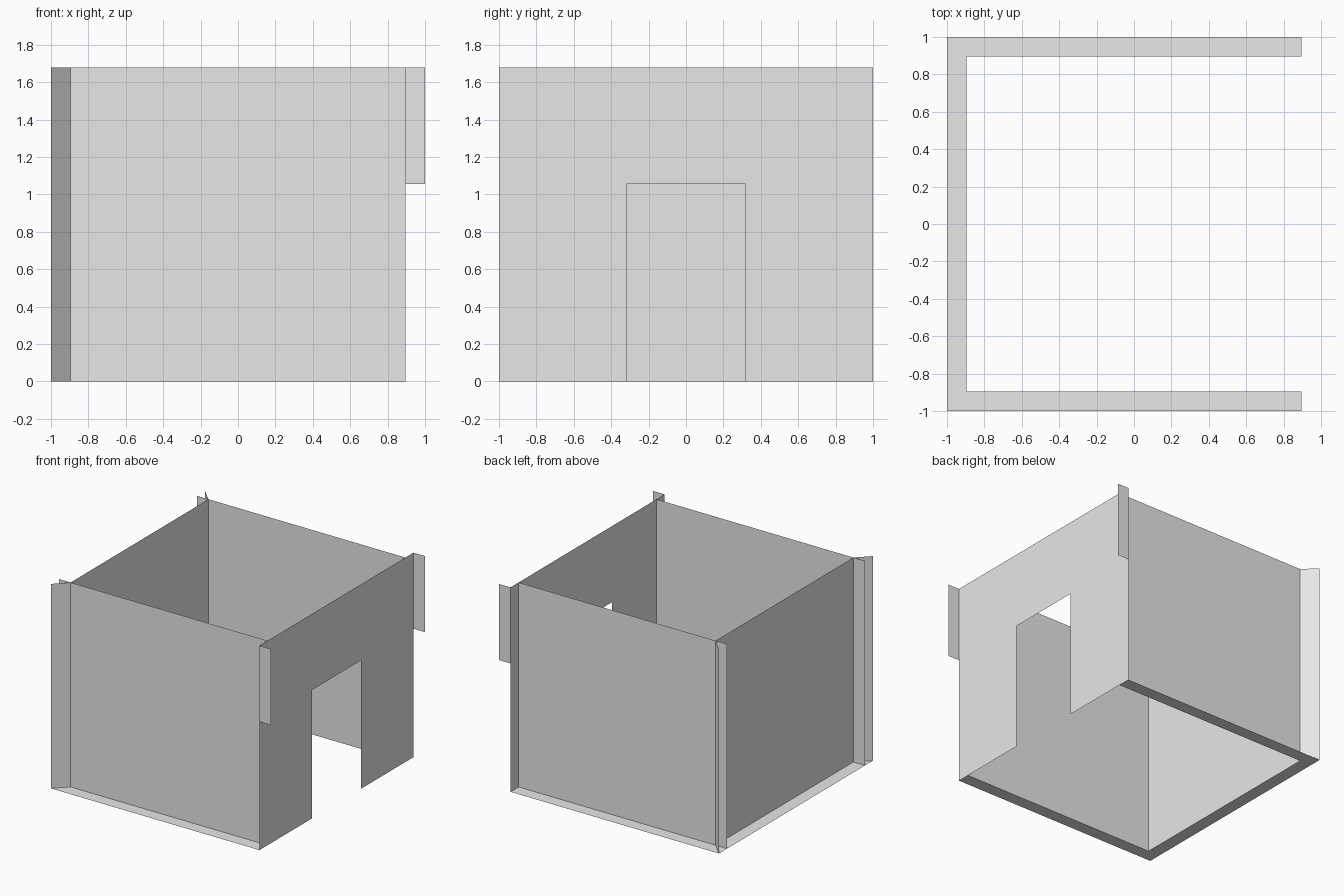
import bpy

cube = bpy.data.objects.get("Cube")
if cube:
    bpy.data.objects.remove(cube, do_unlink=True)

OUT = 1.0       # outer edge of the tabs
WALL = 0.895    # position of the wall planes
TOP = 1.68      # wall height
DOOR_W = 0.318  # half the doorway width
DOOR_H = 1.055  # doorway height

paper = bpy.data.materials.new("plain_card")
paper.use_nodes = True
GREY = (0.8, 0.8, 0.8, 1)
paper.diffuse_color = GREY
paper.node_tree.nodes["Principled BSDF"].inputs["Base Color"].default_value = GREY


def sheet(name, points):
    """One flat sheet of card through the given outline."""
    mesh = bpy.data.meshes.new(name)
    mesh.from_pydata(points, [], [tuple(range(len(points)))])
    mesh.materials.append(paper)
    obj = bpy.data.objects.new(name, mesh)
    bpy.context.collection.objects.link(obj)
    return obj


def upright(name, a, b, low=0.0):
    """Upright sheet between two plan points, up to the wall top."""
    return sheet(name, [(*a, low), (*b, low), (*b, TOP), (*a, TOP)])


# Left wall and its mitred foot
upright("left_wall", (-WALL, WALL), (-WALL, -WALL))
sheet("left_foot_tab", [(-OUT, -OUT, 0), (-WALL, -WALL, 0),
                        (-WALL, WALL, 0), (-OUT, OUT, 0)])

# Right wall with the doorway cut out of its lower edge
outline = [(-OUT, 0), (-DOOR_W, 0), (-DOOR_W, DOOR_H), (DOOR_W, DOOR_H),
           (DOOR_W, 0), (OUT, 0), (OUT, TOP), (-OUT, TOP)]
sheet("right_wall", [(WALL, y, z) for y, z in outline])

# Front and back: wall, foot and corner tabs, mirrored across y
for side, s in (("front", -1), ("back", 1)):
    ends = [(-OUT, s * WALL), (-WALL, s * WALL), (WALL, s * WALL)]
    if s > 0:
        upright(side + "_wall", ends[2], ends[1])
        upright(side + "_wall_tab", ends[1], ends[0])
    else:
        upright(side + "_wall", ends[1], ends[2])
        upright(side + "_wall_tab", ends[0], ends[1])

    foot = [(-OUT, s * OUT, 0), (WALL, s * OUT, 0),
            (WALL, s * WALL, 0), (-WALL, s * WALL, 0)]
    sheet(side + "_foot_tab", foot if s < 0 else foot[::-1])

    # Diagonal tab at the left corner, short tab at the right corner
    upright(side + "_diagonal_tab", (-OUT, s * OUT), (-WALL, s * WALL))
    upright(side + "_short_tab", (WALL, s * OUT), (OUT, s * OUT), DOOR_H)
